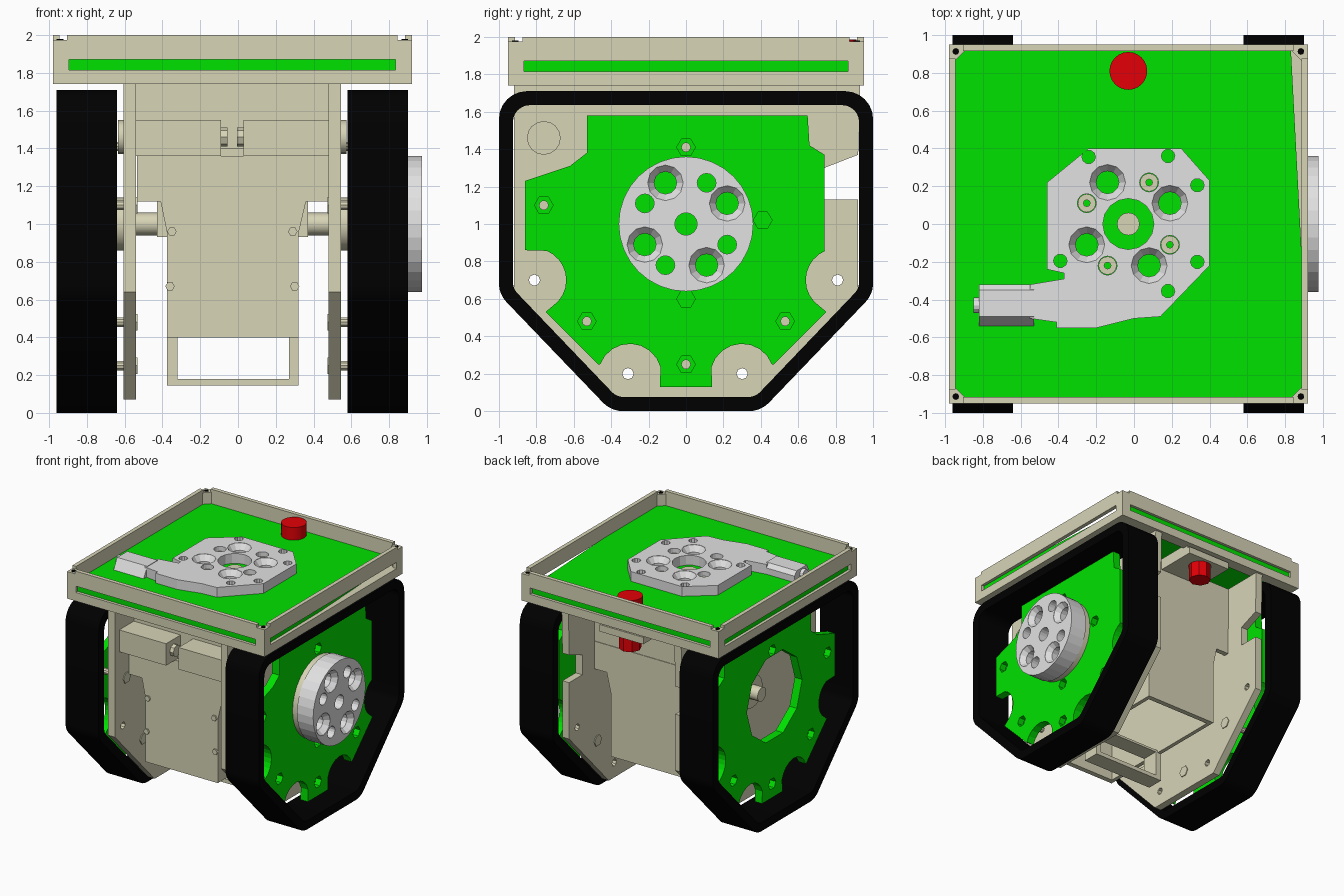
import bpy, bmesh, math
from mathutils import Matrix

if "Cube" in bpy.data.objects:
    bpy.data.objects.remove(bpy.data.objects["Cube"])

def material(name, rgb):
    m = bpy.data.materials.new(name)
    m.diffuse_color = (*rgb, 1)
    m.use_nodes = True
    m.node_tree.nodes["Principled BSDF"].inputs["Base Color"].default_value = m.diffuse_color
    return m

GREEN = material("bright_green", (0.0, 0.76, 0.0))
BEIGE = material("beige", (0.68, 0.66, 0.47))
GREY = material("light_grey", (0.76, 0.76, 0.77))
RED = material("red", (0.76, 0.0, 0.002))
BLACK = material("black", (0.0, 0.0, 0.0))
CX = -0.03  # middle of the chassis in x

# local (a, b, depth) -> world, per extrusion axis
AXES = {'X': Matrix(((0, 0, 1), (1, 0, 0), (0, 1, 0))),
        'Y': Matrix(((1, 0, 0), (0, 0, 1), (0, 1, 0))),
        'Z': Matrix.Identity(3)}

def arc(x, y, r, a0, a1, n=8):
    return [(x + r * math.cos(math.radians(a0 + (a1 - a0) * i / n)),
             y + r * math.sin(math.radians(a0 + (a1 - a0) * i / n))) for i in range(n + 1)]

def circle(x, y, r, n=16):
    return arc(x, y, r, 0, 360, n)[:-1]

def rect(x0, x1, y0, y1):
    return [(x0, y0), (x1, y0), (x1, y1), (x0, y1)]

def rounded(pts, r, n=6):
    """Fillet every corner of a convex polygon."""
    out = []
    for i, (x, y) in enumerate(pts):
        (ax, ay), (bx, by) = pts[i - 1], pts[(i + 1) % len(pts)]
        a0, a1 = math.atan2(ay - y, ax - x), math.atan2(by - y, bx - x)
        d = (a1 - a0 + math.pi) % (2 * math.pi) - math.pi
        h = r / math.sin(abs(d) / 2)
        cx, cy = x + h * math.cos(a0 + d / 2), y + h * math.sin(a0 + d / 2)
        turn = math.pi - abs(d)
        mid = a0 + d / 2 + math.pi
        s = -1 if d > 0 else 1
        for k in range(n + 1):
            t = mid - s * turn / 2 + s * turn * k / n
            out.append((cx + r * math.cos(t), cy + r * math.sin(t)))
    return out

def plate(name, mat, outline, lo, hi, axis='Z', holes=(), smooth=False):
    """Filled profile with holes, extruded from lo to hi along an axis."""
    lo, hi = min(lo, hi), max(lo, hi)
    cu = bpy.data.curves.new(name, 'CURVE')
    cu.dimensions, cu.fill_mode, cu.extrude = '2D', 'BOTH', (hi - lo) / 2
    for loop in [outline, *holes]:
        sp = cu.splines.new('POLY')
        sp.points.add(len(loop) - 1)
        for p, (x, y) in zip(sp.points, loop):
            p.co = (x, y, 0, 1)
        sp.use_cyclic_u = True
    tmp = bpy.data.objects.new("tmp", cu)
    bpy.context.collection.objects.link(tmp)
    bpy.context.view_layer.update()
    dg = bpy.context.evaluated_depsgraph_get()
    me = bpy.data.meshes.new_from_object(tmp.evaluated_get(dg))
    bpy.data.objects.remove(tmp)
    bm = bmesh.new()
    bm.from_mesh(me)
    bmesh.ops.translate(bm, verts=bm.verts, vec=(0, 0, (lo + hi) / 2))
    bmesh.ops.transform(bm, verts=bm.verts, matrix=AXES[axis].to_4x4())
    return finish(name, mat, bm, me, smooth)

def finish(name, mat, bm, me, smooth=False):
    bmesh.ops.remove_doubles(bm, verts=bm.verts, dist=1e-5)
    bmesh.ops.recalc_face_normals(bm, faces=bm.faces)
    for f in bm.faces:
        f.smooth = smooth
    bm.to_mesh(me)
    bm.free()
    if smooth:
        me.set_sharp_from_angle(angle=math.radians(30))
    me.materials.clear()
    me.materials.append(mat)
    ob = bpy.data.objects.new(name, me)
    bpy.context.collection.objects.link(ob)
    return ob

def box(name, mat, x0, x1, y0, y1, z0, z1):
    return plate(name, mat, rect(x0, x1, y0, y1), z0, z1)

def funnel(name, mat, a, b, lo, hi, r0, r1, axis):
    """Countersink wall inside a bolt hole."""
    bm = bmesh.new()
    bmesh.ops.create_cone(bm, cap_ends=False, segments=12, radius1=r0, radius2=r1, depth=hi - lo)
    bmesh.ops.translate(bm, verts=bm.verts, vec=(a, b, (lo + hi) / 2))
    bmesh.ops.transform(bm, verts=bm.verts, matrix=AXES[axis].to_4x4())
    ob = finish(name, mat, bm, bpy.data.meshes.new(name))
    ob.data.flip_normals()

BIG = [(-.11, .22), (.22, .11), (.11, -.22), (-.22, -.11)]
SMALL = [(.11, .22), (.22, -.11), (-.11, -.22), (-.22, .11)]

def flange(name, outline, a, b, lo, mid, hi, axis, center, extra=()):
    """Grey mounting flange with countersunk bolt pattern."""
    common = [circle(a + x, b + y, .05) for x, y in SMALL] + [circle(a, b, center)] + list(extra)
    for part, z0, z1, r in (("base", lo, mid, .06), ("face", mid, hi, .095)):
        plate(f"{name}_{part}", GREY, outline, z0, z1, axis,
              common + [circle(a + x, b + y, r, 12) for x, y in BIG])
    for x, y in BIG:
        funnel(f"{name}_countersink", GREY, a + x, b + y, mid, hi - .002, .06, .095, axis)

# ---- side assemblies: tracks, green covers, beige side plates
track_out = rounded([(-1, 1.71), (1, 1.71), (1, .625), (.40, 0), (-.40, 0), (-1, .625)], .15)
track_in = rounded([(-.925, 1.635), (.925, 1.635), (.925, .655), (.37, .075), (-.37, .075), (-.925, .655)], .09)
cover = ([(-.53, 1.58), (.65, 1.58), (.66, 1.42), (.74, 1.37), (.74, .86)]
         + arc(.81, .70, .17, 113, 222) + [(.75, .53), (.47, .25)]
         + arc(.30, .19, .17, 20, 165) + [(.14, .13), (-.14, .13)]
         + arc(-.30, .19, .17, 15, 160) + [(-.47, .25), (-.75, .53)]
         + arc(-.81, .70, .17, -42, 67)
         + [(-.86, .86), (-.86, 1.23), (-.62, 1.31), (-.53, 1.38)])
side = [(-.92, 1.74), (.93, 1.74), (.92, 1.37), (.74, 1.30), (.74, 1.13), (.92, 1.13),
        (.92, .64), (.375, .07), (-.375, .07), (-.92, .64)]
bolts = [(0, 1.41), (0, .25), (-.53, .48), (.53, .48), (-.76, 1.10), (.41, 1.02), (0, .60)]
for s, tag in ((1, "right"), (-1, "left")):
    def X(d):
        return CX + s * d
    plate(f"track_{tag}", BLACK, track_out, X(.61), X(.93), 'X', [track_in], smooth=True)
    window = [circle(-.03, 1.0, .38, 10)] if s < 0 else []
    sockets = [circle(y, z, .05, 6) for y, z in (bolts if s > 0 else bolts[:5])]
    plate(f"side_cover_{tag}", GREEN, cover, X(.745), X(.80), 'X', window + sockets)
    plate(f"side_cover_back_{tag}", GREEN, cover, X(.73), X(.745), 'X', window)
    plate(f"side_plate_{tag}", BEIGE, side, X(.51), X(.575), 'X',
          [circle(y, z, .03, 8) for y, z in ((-.81, .7), (.81, .7), (-.31, .2), (.3, .2))])
    for y, z in bolts[:5]:
        plate(f"standoff_{tag}", BEIGE, circle(y, z, .026, 10), X(.57), X(.76), 'X')
        plate(f"hex_nut_{tag}", BEIGE, circle(y, z, .05, 6), X(.503), X(.51), 'X')
    # axle, its collar and bearing block, front roller ends
    plate(f"axle_{tag}", BEIGE, circle(0, 1, .06), X(.34), X(.70), 'X', smooth=True)
    plate(f"axle_collar_{tag}", BEIGE, circle(0, 1, .14), X(.57), X(.61), 'X', smooth=True)
    plate(f"axle_block_{tag}", BEIGE, rect(-.09, .09, .93, 1.12), X(.34), X(.40), 'X')
    plate(f"roller_cap_{tag}", BEIGE, circle(-.76, 1.46, .09), X(.57), X(.605), 'X', smooth=True)
    # front motor boxes with inner studs
    bx = sorted((X(.06), X(.51)))
    box(f"motor_box_{tag}", BEIGE, *bx, -.86, -.66, 1.36, 1.55)
    plate(f"motor_stud_{tag}", BEIGE, circle(-.76, 1.46, .05, 8), X(.025), X(.06), 'X')

# ---- right hub
plate("hub_spacer", BEIGE, circle(0, 1, .35, 32), .77, .82, 'X',
      [circle(x, 1 + y, .06) for x, y in BIG + SMALL] + [circle(0, 1, .06)], smooth=True)
flange("hub", circle(0, 1, .36, 32), 0, 1, .82, .93, .975, 'X', .06)

# ---- central body, an open-bottomed shell
plate("body_core", BEIGE, rect(-.375, .32, -.70, .57), .40, 1.40, 'Z', [rect(-.34, .285, -.69, .53)])
plate("body_upper", BEIGE, rect(-.54, .48, -.66, .57), 1.36, 1.74, 'Z', [rect(-.50, .44, -.62, .53)])
wide = [(-.375, .40), (.32, .40), (.32, .95), (.36, 1.12), (.48, 1.12), (.48, 1.36),
        (-.535, 1.36), (-.535, 1.12), (-.41, 1.12), (-.375, .95)]
plate("front_panel", BEIGE, wide, -.735, -.695, 'Y')
plate("back_panel", BEIGE, wide, .53, .575, 'Y')
plate("lower_loop", BEIGE, rect(-.375, .32, .145, .42), -.25, -.10, 'Y', [rect(-.32, .27, .18, .40)])
for x, z in ((-.35, .96), (.29, .96), (-.36, .67), (.30, .67)):
    plate("panel_bolt", BEIGE, circle(x, z, .025, 6), -.75, -.735, 'Y')

# ---- top tray
tray = rect(-.98, .92, -.95, .95)
inner = rect(-.945, .885, -.915, .915)
plate("tray_lower_rail", BEIGE, tray, 1.74, 1.815, 'Z', [rect(-.88, .82, -.85, .85)])
plate("tray_wall", BEIGE, tray, 1.87, 1.97, 'Z', [inner])
for s in (-1, 1):
    x, y = CX + s * .9325, s * .9325
    box("tray_rim_side", BEIGE, x - .0175, x + .0175, -.875, .875, 1.97, 2.0)
    box("tray_rim_end", BEIGE, -.905, .845, y - .0175, y + .0175, 1.97, 2.0)
    for sy in (-1, 1):
        x, y = CX + s * .95, sy * .95
        tri = [(x, y), (x - s * .085, y), (x - s * .085, y - sy * .035),
               (x - s * .035, y - sy * .085), (x, y - sy * .085)]
        plate("tray_corner", BEIGE, tri, 1.81, 1.975)
        plate("corner_screw", BLACK, circle(x - s * .037, y - sy * .037, .018, 8), 1.97, 1.98)
plate("tray_floor", GREEN, [(-.955, -.925), (.895, -.925), (.885, -.12), (.83, .925), (-.955, .925)], 1.815, 1.875)

# ---- turret plate with arm
turret = [(-.24, .40), (.25, .40), (.40, .23), (.40, -.22), (.14, -.49), (0, -.50), (-.20, -.55),
          (-.41, -.55), (-.41, -.52), (-.55, -.50), (-.55, -.32), (-.37, -.29), (-.37, -.26), (-.46, -.24), (-.46, .22)]
ears = [(-.24, .355), (.18, .36), (.335, .205), (.335, -.20), (.18, -.355), (-.39, -.195)]
flange("turret", turret, CX, 0, 1.875, 1.91, 1.96, 'Z', .135, [circle(x, y, .036, 10) for x, y in ears])
for x, y in SMALL:
    plate("turret_bushing", BEIGE, circle(CX + x, y, .048), 1.875, 1.92, 'Z', [circle(CX + x, y, .018, 8)])
plate("turret_center", BEIGE, circle(CX, 0, .06), 1.875, 1.90)
plate("turret_arm", GREY, [(-.54, 1.875), (-.49, 1.965), (-.35, 1.965), (-.32, 1.93), (-.32, 1.875)], -.82, -.53, 'X')
plate("arm_tip", GREY, circle(-.43, 1.915, .04, 12), -.85, -.82, 'X')

# ---- red stop button and its rear bracket
plate("button_cap", RED, circle(CX, .81, .10, 24), 1.87, 1.985, smooth=True)
plate("button_stem", RED, circle(CX, .81, .09, 8), 1.53, 1.88)
plate("button_bracket", BEIGE, rect(-.24, .18, .56, .93), 1.66, 1.72, 'Z', [circle(CX, .81, .095)])
for x in (-.24, .14):
    box("bracket_leg", BEIGE, x, x + .04, .56, .90, 1.70, 1.76)
